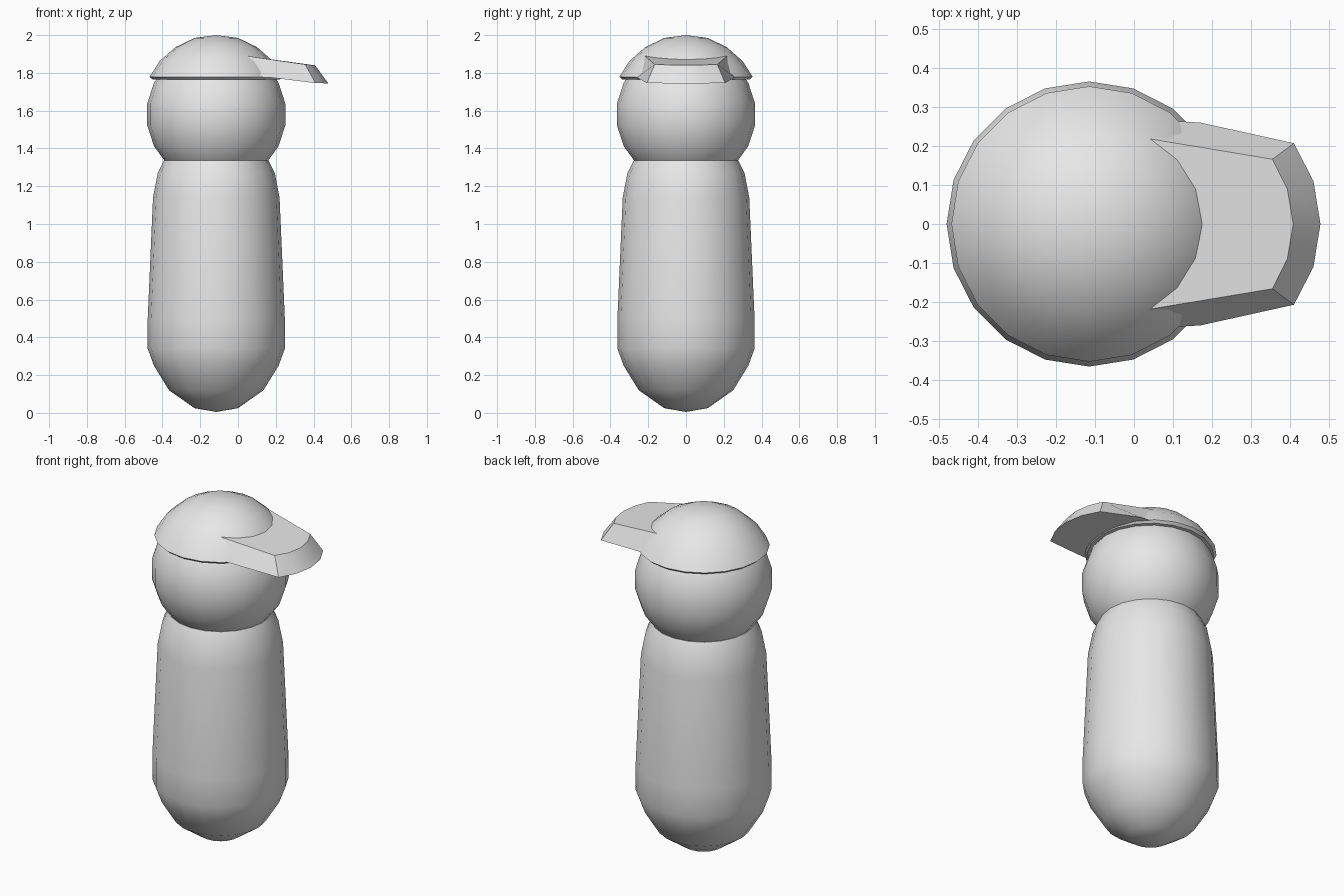
import bpy, bmesh, math

cube = bpy.data.objects.get("Cube")
if cube:
    bpy.data.objects.remove(cube, do_unlink=True)

AXIS_X = -0.115   # upright axis of the figure
SIDES = 20

grey = bpy.data.materials.new("light grey")
grey.use_nodes = True
grey.diffuse_color = (0.8, 0.8, 0.8, 1)
grey.node_tree.nodes["Principled BSDF"].inputs["Base Color"].default_value = (0.8, 0.8, 0.8, 1)


def finish(bm, name, angle):
    bmesh.ops.recalc_face_normals(bm, faces=bm.faces)
    mesh = bpy.data.meshes.new(name)
    bm.to_mesh(mesh)
    bm.free()
    mesh.materials.append(grey)
    obj = bpy.data.objects.new(name, mesh)
    bpy.context.collection.objects.link(obj)
    bpy.ops.object.select_all(action='DESELECT')
    obj.select_set(True)
    bpy.context.view_layer.objects.active = obj
    bpy.ops.object.shade_smooth_by_angle(angle=math.radians(angle))
    return obj


def lathe(name, profile, angle=40):
    """Spin (radius, z) points, which start and end on the axis."""
    bm = bmesh.new()
    verts = [bm.verts.new((AXIS_X + r, 0, z)) for r, z in profile]
    edges = [bm.edges.new(pair) for pair in zip(verts, verts[1:])]
    bmesh.ops.spin(bm, geom=verts + edges, cent=(AXIS_X, 0, 0), axis=(0, 0, 1),
                   angle=math.tau, steps=SIDES, use_merge=True)
    bmesh.ops.remove_doubles(bm, verts=bm.verts, dist=0.0005)
    return finish(bm, name, angle)


# Body: rounded base, tapering sides, drawn-in shoulder
lathe("body", [(0, 0.005), (0.115, 0.025), (0.25, 0.12), (0.33, 0.25), (0.363, 0.34),
               (0.363, 0.5), (0.335, 1.14), (0.31, 1.27), (0.277, 1.335), (0, 1.335)])

# Head: ball with a band of upright faces round the middle
head = [(0.37 * math.cos(math.radians(a)), 1.58 + 0.37 * math.sin(math.radians(a)))
        for a in range(-81, 82, 18)]
lathe("head", [(0, 1.21)] + head + [(0, 1.95)])

# Cap: shallow dome with a thin turned-under lip
lathe("cap_dome", [(0, 2.0), (0.115, 1.985), (0.215, 1.937), (0.3, 1.862), (0.353, 1.779),
                   (0.338, 1.766), (0.28, 1.766), (0, 1.766)])

# Cap peak: bevelled slab with a curved front edge; half outlines are mirrored
upper = [(0, 0.225, 1.896), (0.355, 0.166, 1.845), (0.393, 0.09, 1.842), (0.408, 0, 1.841)]
lower = [(0, 0.27, 1.78), (0.17, 0.26, 1.776), (0.41, 0.207, 1.746),
         (0.46, 0.11, 1.745), (0.478, 0, 1.744)]


bm = bmesh.new()
rims = []
for half in (upper, lower):
    points = half + [(x, -y, z) for x, y, z in reversed(half[:-1])]
    rims.append([bm.verts.new(p) for p in points])
top, bottom = rims
bm.faces.new(top)
bm.faces.new(bottom)
bm.faces.new((top[0], top[-1], bottom[-1], bottom[0]))        # hidden inside dome
bm.faces.new((top[0], bottom[0], bottom[1], bottom[2], top[1]))
bm.faces.new((top[-1], top[-2], bottom[-3], bottom[-2], bottom[-1]))
for i in range(1, 5):
    bm.faces.new((top[i], top[i + 1], bottom[i + 2], bottom[i + 1]))
finish(bm, "cap_peak", 20)
